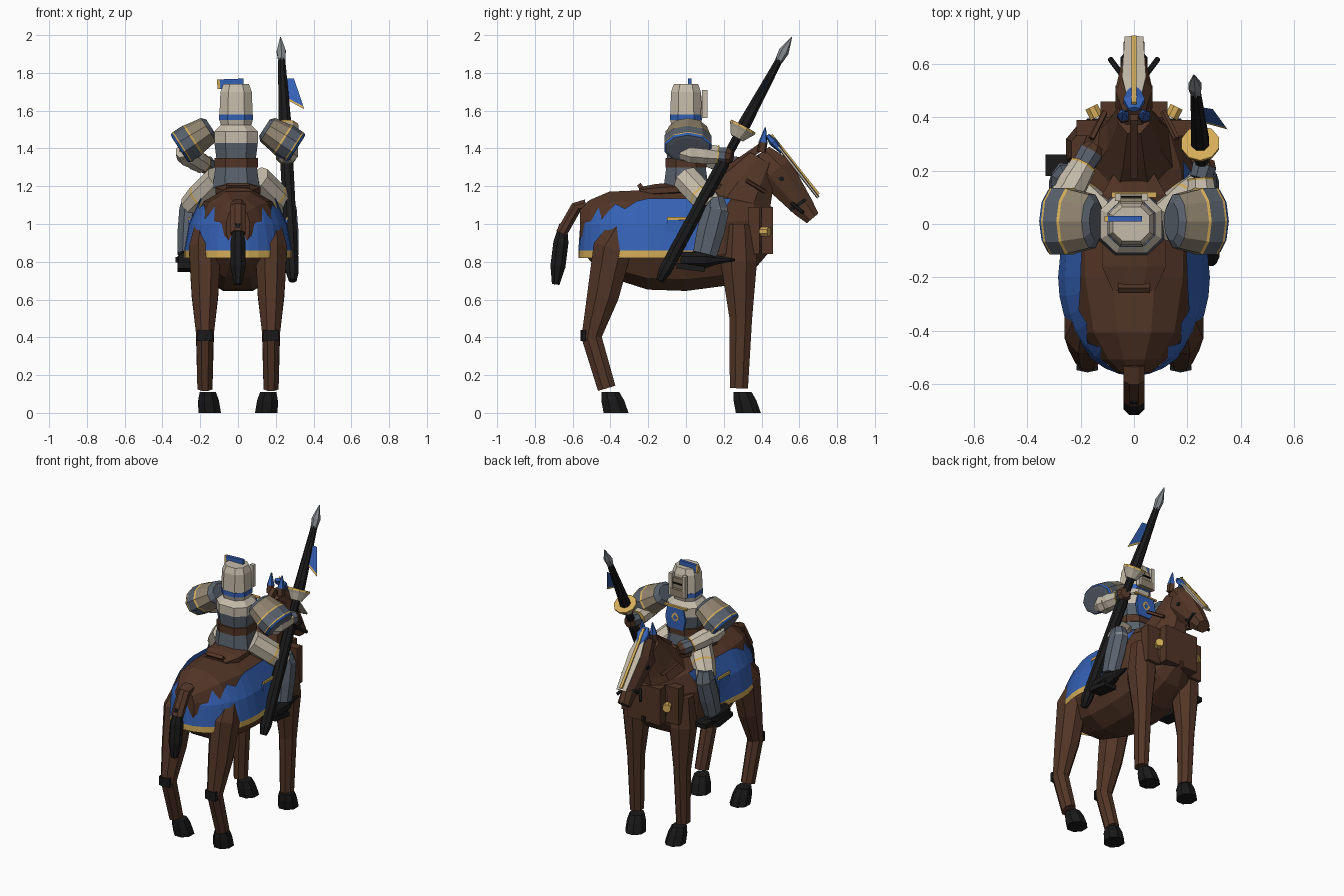
import bpy, bmesh, math
from mathutils import Vector

default = bpy.data.objects.get("Cube")
if default:
    bpy.data.objects.remove(default, do_unlink=True)

COLOURS = {
    "brown hide": (.085, .036, .02), "black": (.01, .01, .01),
    "blue cloth": (.035, .12, .46), "gold": (.66, .42, .1),
    "cream armour": (.56, .5, .4), "khaki armour": (.28, .23, .16),
    "slate armour": (.1, .12, .15), "steel": (.23, .25, .27),
}
MATS = {}
for label, rgb in COLOURS.items():
    material = bpy.data.materials.new(label)
    material.use_nodes = True
    material.diffuse_color = (*rgb, 1)
    material.node_tree.nodes["Principled BSDF"].inputs["Base Color"].default_value = (*rgb, 1)
    MATS[label] = material
BROWN, BLACK, BLUE, GOLD, CREAM, KHAKI, SLATE, STEEL = COLOURS
SIDES = ((1, "left"), (-1, "right"))


def finish(name, bm, mats):
    bmesh.ops.recalc_face_normals(bm, faces=bm.faces)
    mesh = bpy.data.meshes.new(name)
    bm.to_mesh(mesh)
    bm.free()
    for label in mats:
        mesh.materials.append(MATS[label])
    bpy.context.scene.collection.objects.link(bpy.data.objects.new(name, mesh))


def loft(name, rings, mats, sides=8, axis=None, power=1):
    """Rings of (x, y, z, side radius, other radius); one material per segment."""
    mats = [mats] if isinstance(mats, str) else mats
    bm = bmesh.new()
    points = [Vector(ring[:3]) for ring in rings]
    last = len(rings) - 1
    loops = []
    for i, ring in enumerate(rings):
        along = Vector(axis) if axis else points[min(i + 1, last)] - points[max(i - 1, 0)]
        along.normalize()
        ref = Vector((0, 1, 0)) if abs(along.x) > .7 else Vector((1, 0, 0))
        u = (ref - along * along.dot(ref)).normalized()
        v = along.cross(u)
        grow = 1 / math.cos(math.pi / sides) ** power
        loop = []
        for k in range(sides):
            angle = math.tau * (k + .5) / sides
            c, s = (math.copysign(abs(q) ** power, q) for q in (math.cos(angle), math.sin(angle)))
            loop.append(bm.verts.new(points[i] + (u * c * ring[3] + v * s * ring[-1]) * grow))
        loops.append(loop)
    for i, (low, high) in enumerate(zip(loops, loops[1:])):
        for k in range(sides):
            j = (k + 1) % sides
            face = bm.faces.new((low[k], low[j], high[j], high[k]))
            face.material_index = min(i, len(mats) - 1)
    bm.faces.new(loops[0])
    bm.faces.new(loops[-1]).material_index = min(last - 1, len(mats) - 1)
    finish(name, bm, mats)


def taper(name, start, end, stations, mats, flat=1, **options):
    """A straight part with (fraction along, radius) stations."""
    start, end = Vector(start), Vector(end)
    rings = [(*start.lerp(end, t), r, r * flat) for t, r in stations]
    loft(name, rings, mats, **options)


def bar(name, start, end, width, depth, mat, sides=4):
    taper(name, start, end, [(0, width), (1, width)], mat, depth / width, sides=sides)


# Horse body: a barrel that narrows at rump and chest
body = []
for u in (-1, -.9, -.7, -.3, .1, .5, .8, 1):
    body.append((0, .51 * u - .05, .91 + .07 * u * u,
                 .24 * (1 - .75 * u ** 4), .265 * (1 - .6 * u ** 4)))
loft("horse_body", body, BROWN, sides=12, axis=(0, 1, 0), power=.85)

# Neck, head and tail
loft("horse_neck", [(0, .25, 1.05, .17, .2), (0, .33, 1.2, .1, .14), (0, .41, 1.34, .06, .08)], BROWN)
loft("horse_head", [(0, .4, 1.38, .04, .05), (0, .47, 1.28, .07, .1),
                    (0, .62, 1.09, .04, .06), (0, .67, 1.03, .04, .04)], BROWN)
bar("mane", (0, .18, 1.26), (0, .4, 1.41), .015, .02, BROWN)
loft("tail_dock", [(0, -.53, 1.1, .04, .03), (0, -.58, 1.09, .04, .03), (0, -.66, .95, .04, .03)], BROWN)
taper("tail_hair", (0, -.65, 1), (0, -.69, .68), [(0, .02), (.3, .04), (.7, .04), (1, .02)], BLACK)

# Face plate of the horse
taper("face_plate", (0, .45, 1.46), (0, .7, 1.14), [(0, .02), (.4, .045), (1, .035)], CREAM, .2, sides=6)
bar("face_plate_ridge", (0, .45, 1.47), (0, .7, 1.155), .009, .01, GOLD)
taper("brow_crest", (0, .43, 1.47), (0, .51, 1.38), [(0, .02), (.4, .04), (1, .02)], BLUE, .5, sides=6)
bar("nose_strap", (0, .595, 1.115), (0, .605, 1.1), .05, .06, BLACK, sides=8)


def leg(name, side_sign, joints):
    loft(name, [(side_sign * .175, y, z, r, r * 1.2) for y, z, r in joints], BROWN)


for s, side in SIDES:
    # Horse legs and hooves
    leg(side + "_hind_leg", s, [(-.33, 1, .05), (-.39, .87, .085), (-.44, .62, .07),
                                (-.5, .4, .045), (-.42, .13, .04)])
    leg(side + "_fore_leg", s, [(.28, 1, .06), (.28, .8, .08), (.29, .5, .05), (.28, .13, .04)])
    bar(side + "_hock_guard", (s * .175, -.54, .44), (s * .175, -.54, .38), .04, .015, BLACK, sides=6)
    for part, y in (("hind", -.37), ("fore", .33)):
        taper(f"{side}_{part}_hoof", (s * .15, y, 0), (s * .16, y - .03, .11),
              [(0, .06), (.6, .055), (1, .043)], BLACK, 1.1, axis=(0, 0, 1))
    # Ears, eyes, bridle and chest harness
    taper(side + "_ear", (s * .04, .4, 1.38), (s * .04, .42, 1.51),
          [(0, .02), (.4, .02), (1, .003)], [BROWN, BLUE], sides=5)
    bar(side + "_eye", (s * .06, .505, 1.24), (s * .07, .505, 1.24), .014, .012, BLACK, sides=8)
    bar(side + "_bit", (s * .045, .56, 1.11), (s * .09, .62, 1.06), .009, .009, BLACK, sides=6)
    bar(side + "_rein", (s * .11, .42, 1.17), (s * .16, .32, 1.23), .01, .01, BROWN, sides=5)
    for part, x, y in (("inner", .07, .43), ("outer", .16, .36)):
        bar(f"{side}_{part}_chest_plate", (s * x, y, 1.09), (s * x, y, .84), .055, .03, BROWN)
    bar(side + "_chest_medal", (s * .14, .4, .96), (s * .16, .44, .96), .025, .025, GOLD, sides=8)

# Horse cloth: a curved wall around the rump with a gold hem and a jagged top
bm = bmesh.new()
rows = []
for z, half, rear, step in ((.82, .285, -.57, .05), (.86, .285, -.57, .06),
                            (1, .26, -.56, .09), (1.135, .2, -.5, .11)):
    row = []
    for i in range(-12, 13):
        extra = max(abs(i) - 8, 0)
        angle = math.pi / 2 * max(-8, min(8, i)) / 8
        x = half * math.sin(angle) * (1 - .02 * extra)
        y = -.2 + (rear + .2) * math.cos(angle) + step * extra
        row.append(Vector((x, y, z)))
    rows.append(row)
middle = 12
for k, drop in enumerate((.6, .9, .95, .3, .8, .2, .4, .1)):
    for i in {middle - k, middle + k}:
        rows[3][i] = rows[3][i].lerp(rows[2][i], drop)
grid = [[bm.verts.new(p) for p in row] for row in rows]
for r, (low, high) in enumerate(zip(grid, grid[1:])):
    for k in range(len(low) - 1):
        face = bm.faces.new((low[k], low[k + 1], high[k + 1], high[k]))
        face.material_index = min(r, 1)
finish("horse_cloth", bm, [GOLD, BLUE])

# Saddle
taper("saddle", (0, -.25, 1.17), (0, .2, 1.2), [(0, .08), (.2, .12), (.8, .12), (1, .07)],
      BROWN, .3, axis=(0, 1, 0))
bar("saddle_cantle", (0, -.22, 1.17), (0, -.25, 1.21), .06, .012, BROWN)

# Rider torso and helmet, as a stack of tapered drums
RIDER_X = -.01
for part, low, high, r_low, r_high, mat in (
        ("skirt", 1.19, 1.3, .125, .11, SLATE), ("belt", 1.3, 1.35, .115, .115, BROWN),
        ("waist", 1.35, 1.43, .105, .115, SLATE), ("chest", 1.43, 1.49, .115, .115, CREAM),
        ("collar", 1.49, 1.53, .115, .075, CREAM), ("neck_guard", 1.5, 1.55, .075, .088, CREAM),
        ("helmet_band", 1.55, 1.58, .09, .09, BLUE), ("helmet", 1.58, 1.7, .088, .083, CREAM),
        ("helmet_top", 1.7, 1.74, .083, .068, CREAM)):
    taper("rider_" + part, (RIDER_X, 0, low), (RIDER_X, 0, high),
          [(0, r_low), (1, r_high)], mat, .95, power=.8)
taper("chest_cloth", (0, .11, 1.34), (0, .11, 1.49), [(0, .06), (.5, .075), (1, .06)], BLUE, .1, sides=4)
bar("chest_trim", (0, .11, 1.485), (0, .11, 1.495), .085, .01, GOLD)
# The badge is a gold diamond with a blue middle
for part, y, size, mat in (("badge", .116, .04, GOLD), ("badge_middle", .119, .02, BLUE)):
    taper("chest_" + part, (0, y, 1.42 - size), (0, y, 1.42 + size),
          [(0, .001), (.5, size * .75), (1, .001)], mat, .1, sides=4)
bar("visor_opening", (RIDER_X, .09, 1.6), (RIDER_X, .09, 1.68), .045, .008, KHAKI)
bar("visor_chin", (RIDER_X, .08, 1.56), (RIDER_X, .08, 1.61), .05, .035, KHAKI)
for s, side in SIDES:
    x = RIDER_X + s * .05
    bar(side + "_visor_cheek", (x, .1, 1.56), (x, .1, 1.71), .012, .014, CREAM)
bar("visor_slit", (-.05, .1, 1.645), (.03, .1, 1.645), .006, .004, BLACK)
taper("helmet_crest", (-.11, .02, 1.74), (.03, .02, 1.745), [(0, .01), (.1, .01), (1, .01)],
      [GOLD, BLUE], 2.5, sides=4)

# Rider shoulders and legs
for s, side in SIDES:
    taper(side + "_shoulder", (s * .14, .01, 1.51), (s * .31, .01, 1.4),
          [(0, .07), (.1, .1), (.55, .12), (.6, .125), (.9, .125), (.94, .125), (1, .115), (1.01, .09)],
          [SLATE, KHAKI, GOLD, SLATE, GOLD, BLUE, SLATE], .7, sides=10)
    taper(side + "_thigh", (s * .1, 0, 1.24), (s * .25, .14, 1.09),
          [(0, .07), (.6, .07), (.65, .07), (1, .06)], [CREAM, GOLD, CREAM])
    taper(side + "_knee", (s * .25, .15, 1.14), (s * .26, .16, 1.02),
          [(0, .04), (.5, .055), (1, .045)], [SLATE, STEEL], 1.2)
    taper(side + "_shin", (s * .26, .16, 1.08), (s * .275, .1, .84),
          [(0, .05), (.5, .052), (1, .045)], SLATE, 1.4)
    taper(side + "_boot", (s * .275, -.03, .81), (s * .275, .26, .81),
          [(0, .04), (.45, .045), (.65, .025), (1, .005)], BLACK)
    bar(side + "_stirrup", (s * .275, -.05, .78), (s * .275, .1, .76), .045, .015, BLACK)
    bar(side + "_saddle_flap", (s * .255, -.06, .85), (s * .255, -.04, 1.02), .006, .06, BLUE)
    bar(side + "_flap_trim", (s * .26, -.1, 1.03), (s * .26, .02, 1.03), .006, .008, GOLD)
bar("toe_plate", (-.29, .18, .81), (-.29, .26, .81), .042, .015, BLACK)

# Arms: each has an elbow, a wrist and a fist
ARMS = {"left": ((.26, .02, 1.38), (.25, .17, 1.365), (.265, .22, 1.36)),
        "right": ((-.27, .08, 1.37), (-.19, .22, 1.32), (-.16, .27, 1.31))}
for side, (elbow, wrist, fist) in ARMS.items():
    bar(side + "_upper_arm", (elbow[0] * .8, .01, 1.45), elbow, .055, .055, SLATE, sides=8)
    taper(side + "_elbow_guard", elbow, wrist, [(-.35, .035), (0, .058), (.25, .055)], CREAM)
    taper(side + "_forearm", elbow, wrist, [(0, .05), (.5, .055), (.95, .048), (1, .05)],
          [CREAM, CREAM, GOLD])
    taper(side + "_fist", wrist, fist, [(0, .04), (1, .045), (1.5, .03)], [SLATE, BROWN])

# Lance with guard, point and pennant
base, tip = Vector((.29, -.14, .7)), Vector((.225, .56, 1.99))
taper("lance_shaft", base, tip, [(0, .02), (.04, .034), (.48, .034), (.5, .024), (.6, .024),
                                 (.64, .034), (.92, .018)], BLACK)
taper("lance_guard", base, tip, [(.585, .035), (.615, .06), (.625, .07), (.634, .07)],
      [CREAM, CREAM, GOLD], sides=10)
taper("lance_point", base, tip, [(.9, .018), (.94, .024), (1, .002)], STEEL, sides=6)
bm = bmesh.new()
top, low = base.lerp(tip, .83), base.lerp(tip, .75)
far_top, far_low = top + Vector((.06, -.01, 0)), low + Vector((.11, -.03, -.06))
inner_top, inner_low = top.lerp(low, .9), far_top.lerp(far_low, .9)
a, b, c, d, e, f = (bm.verts.new(p) for p in (top, far_top, inner_low, inner_top, far_low, low))
bm.faces.new((a, b, c, d))
bm.faces.new((d, c, e, f)).material_index = 1
finish("pennant", bm, [BLUE, GOLD])
